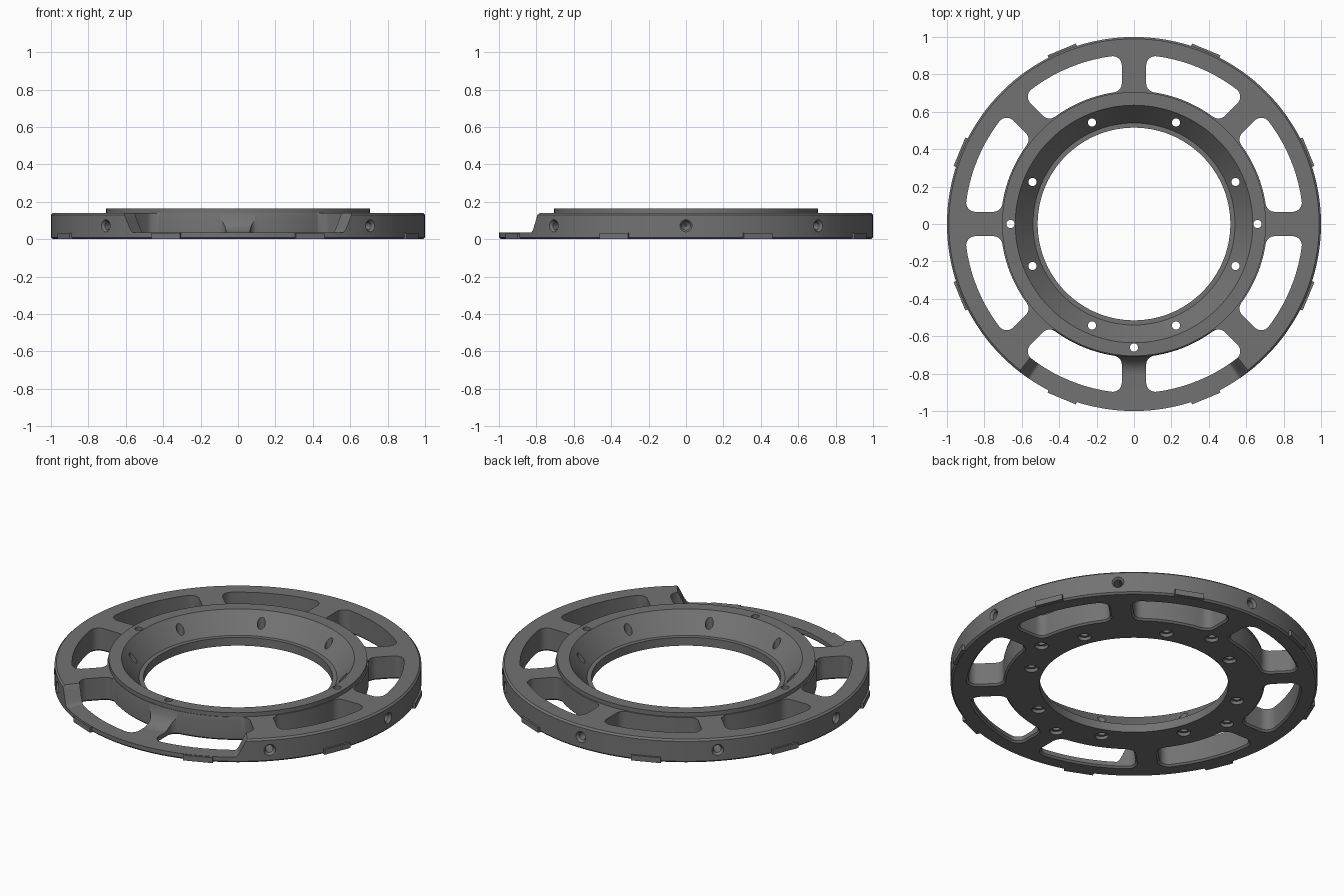
import bpy, bmesh, math
from math import sin, cos, radians, pi, sqrt, atan2
from mathutils import Matrix, Vector

if "Cube" in bpy.data.objects:
    bpy.data.objects.remove(bpy.data.objects["Cube"])

GREY = bpy.data.materials.new("dark grey")
GREY.diffuse_color = (0.17, 0.17, 0.17, 1)
GREY.use_nodes = True
GREY.node_tree.nodes["Principled BSDF"].inputs["Base Color"].default_value = GREY.diffuse_color


def finish(bm, name):
    bmesh.ops.recalc_face_normals(bm, faces=bm.faces)
    me = bpy.data.meshes.new(name)
    bm.to_mesh(me)
    bm.free()
    me.materials.append(GREY)
    ob = bpy.data.objects.new(name, me)
    bpy.context.collection.objects.link(ob)
    return ob


def loft(bm, rings, caps=True):
    """Skin a list of closed point loops."""
    loops = [[bm.verts.new(p) for p in ring] for ring in rings]
    n = len(loops[0])
    pairs = list(zip(loops, loops[1:]))
    if not caps:
        pairs.append((loops[-1], loops[0]))
    for a, b in pairs:
        for i in range(n):
            j = (i + 1) % n
            bm.faces.new((a[i], a[j], b[j], b[i]))
    if caps:
        bm.faces.new(loops[0])
        bm.faces.new(loops[-1])


def turned(bm, profile, n, matrix=Matrix(), caps=True):
    """Revolve (radius, height) points around local z."""
    loft(bm, [[matrix @ Vector((r * cos(2 * pi * i / n), r * sin(2 * pi * i / n), z))
               for i in range(n)] for r, z in profile], caps)


def window_outline(grow):
    """Rounded window between two spokes, starting at angle zero."""
    half, f = 0.065 - grow, 0.05 + grow
    ro, ri = 0.905 + grow, 0.712 - grow
    side = []
    for dist, start in ((ri + f, 1), (ro - f, 0)):
        cy = half + f
        cx = sqrt(dist ** 2 - cy ** 2)
        t = atan2(cy, cx)
        a0, a1 = (t + pi, 1.5 * pi) if start else (1.5 * pi, 2 * pi + t)
        for k in range(9):
            a = a0 + (a1 - a0) * k / 8
            side.append((cx + f * cos(a), cy + f * sin(a)))
    polar = [(sqrt(x * x + y * y), atan2(y, x)) for x, y in side]
    mirror = [(r, pi / 4 - a) for r, a in reversed(polar)]

    def arc(r, a, b):
        return [(r, a + (b - a) * k / 10) for k in range(1, 10)]
    return (polar + arc(ro, polar[-1][1], mirror[0][1])
            + mirror + arc(ri, mirror[-1][1], polar[0][1]))


# Turned body: rim, raised hub, conical seat and bore
bm = bmesh.new()
turned(bm, [(0.515, 0), (0.99, 0), (1, 0.01), (1, 0.13), (0.99, 0.14), (0.705, 0.14),
            (0.705, 0.165), (0.635, 0.165), (0.54, 0.05), (0.515, 0.05)], 144, caps=False)
body = finish(bm, "ring_body")
cutters = []

# Eight windows with chamfered lower edges
bm = bmesh.new()
for k in range(8):
    base = k * pi / 4
    loft(bm, [[(r * cos(a + base), r * sin(a + base), z) for r, a in window_outline(g)]
              for g, z in ((0.02, -0.01), (0.0, 0.01), (0.0, 0.2))])
cutters.append(finish(bm, "window_cutter"))

# Lowered front sector with curved end walls and a fillet into the hub
bm = bmesh.new()


def floor_height(deg, r):
    t = min(1, max(0, (abs(deg) - 34) / 4.7))
    wall = 0.035 + 0.115 * t * t * (3 - 2 * t)
    d = max(0, 1 - (r - 0.706) / 0.1)
    return max(wall, 0.035 + 0.115 * (1 - sqrt(1 - d * d)))


radii = [0.706 + 0.01 * k for k in range(11)] + [1.1]
sections = []
for k in range(157):
    deg = -39 + k * 0.5
    a = radians(deg - 90)
    low = [(r * cos(a), r * sin(a), floor_height(deg, r)) for r in radii]
    high = [(r * cos(a), r * sin(a), 0.25) for r in reversed(radii)]
    sections.append(low + high)
loft(bm, sections)
cutters.append(finish(bm, "front_step_cutter"))

# Bolt holes: eight through the seat, four through the hub top, seven in the rim
bm = bmesh.new()
for k in range(8):
    a = radians(22.5 + 45 * k)
    place = Matrix.Translation((0.587 * cos(a), 0.587 * sin(a), 0))
    turned(bm, [(0.037, -0.01), (0.037, 0.02), (0.022, 0.02), (0.022, 0.25)], 20, place)
for k in range(4):
    a = k * pi / 2
    place = Matrix.Translation((0.66 * cos(a), 0.66 * sin(a), 0))
    turned(bm, [(0.037, -0.01), (0.037, 0.02), (0.022, 0.02), (0.022, 0.25)], 20, place)
for k in range(8):
    if k != 6:
        place = (Matrix.Translation((0, 0, 0.072)) @ Matrix.Rotation(k * pi / 4, 4, 'Z')
                 @ Matrix.Rotation(pi / 2, 4, 'Y'))
        turned(bm, [(0.004, 0.83), (0.022, 0.85), (0.022, 0.985), (0.033, 1.0),
                    (0.033, 1.03)], 20, place)
cutters.append(finish(bm, "bolt_hole_cutter"))

# Apply the cuts
bpy.context.view_layer.objects.active = body
for c in cutters:
    m = body.modifiers.new(c.name, 'BOOLEAN')
    m.operation, m.solver, m.object = 'DIFFERENCE', 'EXACT', c
    bpy.ops.object.modifier_apply(modifier=m.name)
for c in cutters:
    bpy.data.objects.remove(c)

# Flat tabs around the lower rim
bm = bmesh.new()
for k in range(8):
    place = (Matrix.Rotation(radians(22.5 + 45 * k), 4, 'Z')
             @ Matrix.Translation((0.985, 0, 0.017)) @ Matrix.Diagonal((0.05, 0.165, 0.032, 1)))
    bmesh.ops.create_cube(bm, size=1, matrix=place)
finish(bm, "rim_tabs")

bpy.ops.object.select_all(action='DESELECT')
body.select_set(True)
bpy.context.view_layer.objects.active = body
bpy.ops.object.shade_smooth_by_angle(angle=radians(30))
